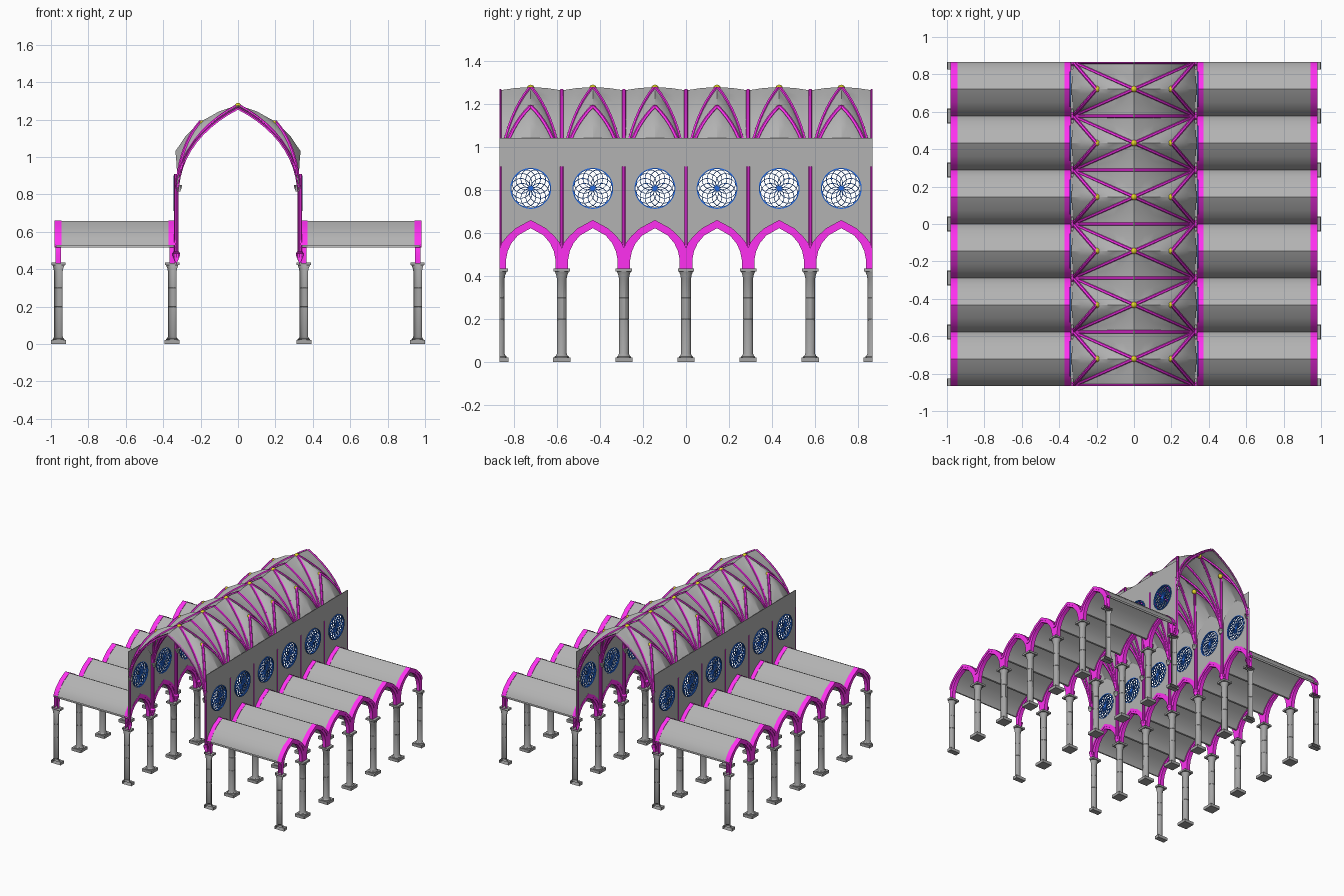
import bpy, bmesh, math
from mathutils import Matrix, Vector

if "Cube" in bpy.data.objects:
    bpy.data.objects.remove(bpy.data.objects["Cube"])

BAYS, H, L = 6, 0.1442, 0.865
CENTRES = [(-BAYS + 1 + 2 * i) * H for i in range(BAYS)]
PIERS = [(-BAYS + 2 * i) * H for i in range(BAYS + 1)]
T = Matrix.Translation


def material(name, c):
    m = bpy.data.materials.new(name)
    m.diffuse_color = (*c, 1)
    m.use_nodes = True
    m.node_tree.nodes["Principled BSDF"].inputs["Base Color"].default_value = m.diffuse_color
    return m


STONE = material("grey_stone", (0.45, 0.45, 0.45))
DARK = material("dark_stone", (0.38, 0.38, 0.38))
MAGENTA = material("magenta_stone", (1.0, 0.03, 0.88))
BLUE = material("blue_tracery", (0.02, 0.15, 0.75))
GOLD = material("gold_boss", (0.75, 0.65, 0.02))


def finish(name, bm, mat, angle=30):
    """Trim at the two end planes and make an object."""
    bmesh.ops.remove_doubles(bm, verts=bm.verts[:], dist=0.0002)
    for s in (-1, 1):
        bmesh.ops.bisect_plane(bm, geom=bm.verts[:] + bm.edges[:] + bm.faces[:],
                               plane_co=(0, s * L, 0), plane_no=(0, s, 0), clear_outer=True)
    bmesh.ops.recalc_face_normals(bm, faces=bm.faces[:])
    me = bpy.data.meshes.new(name)
    bm.to_mesh(me)
    bm.free()
    ob = bpy.data.objects.new(name, me)
    bpy.context.collection.objects.link(ob)
    me.materials.append(mat)
    bpy.ops.object.select_all(action='DESELECT')
    ob.select_set(True)
    bpy.context.view_layer.objects.active = ob
    bpy.ops.object.shade_smooth_by_angle(angle=math.radians(angle))


def curve_mesh(loops, dims='2D', cyclic=True, extrude=0.0, bevel=0.0):
    cu = bpy.data.curves.new("tmp", 'CURVE')
    cu.dimensions = dims
    cu.fill_mode = 'BOTH' if dims == '2D' else 'FULL'
    cu.extrude, cu.bevel_depth, cu.bevel_resolution = extrude, bevel, 1
    for pts in loops:
        sp = cu.splines.new('POLY')
        sp.points.add(len(pts) - 1)
        for p, q in zip(sp.points, pts):
            p.co = (*q, 1) if len(q) == 3 else (*q, 0, 1)
        sp.use_cyclic_u = cyclic
    ob = bpy.data.objects.new("tmp", cu)
    bpy.context.collection.objects.link(ob)
    dg = bpy.context.evaluated_depsgraph_get()
    me = bpy.data.meshes.new_from_object(ob.evaluated_get(dg))
    bpy.data.objects.remove(ob)
    me.materials.clear()
    return me


def plate(loops, half):
    """Flat outline in (y, z), given thickness along x."""
    me = curve_mesh(loops, extrude=half)
    me.transform(Matrix(((0, 0, 1, 0), (1, 0, 0, 0), (0, 1, 0, 0), (0, 0, 0, 1))))
    return me


def stamp(bm, me, mats):
    for m in mats:
        c = me.copy()
        c.transform(m)
        bm.from_mesh(c)
        bpy.data.meshes.remove(c)


def lathe(bm, prof, n, mat, closed=False):
    rings = [[bm.verts.new(mat @ Vector((r * math.cos(a), r * math.sin(a), z))) for r, z in prof]
             for a in (2 * math.pi * (i + 0.5) / n for i in range(n))]
    m = len(prof)
    for i in range(n):
        a, b = rings[i], rings[(i + 1) % n]
        for j in range(m if closed else m - 1):
            k = (j + 1) % m
            bm.faces.new((a[j], b[j], b[k], a[k]))


def full(half_pts):
    return half_pts + [(-y, z) for y, z in half_pts[-2::-1]]


def at(xs, ys):
    return [T((s * x, y, 0)) for x in xs for s in (-1, 1) for y in ys]


# Columns with square plinth and abacus
bm = bmesh.new()
prof = [(.034, .02), (.034, .026), (.028, .03), (.0235, .04)]
for z in (.2, .3):
    prof += [(.0235, z - .001), (.0228, z), (.0235, z + .001)]
prof += [(.0235, .39), (.026, .395), (.026, .402), (.034, .422)]
for m in at((.352, .96), PIERS):
    lathe(bm, prof, 12, m)
    for w, z, h in ((.08, .011, .022), (.076, .428, .014)):
        bmesh.ops.create_cube(bm, size=1, matrix=m @ T((0, 0, z)) @ Matrix.Diagonal((w, w, h, 1)))
finish("columns", bm, DARK)

# Pointed arches: narrow inner order and wide hood
extrados = full([(-H, .53), (-.134, .555), (-.11, .585), (-.07, .622), (0, .66)])
intrados = full([(-.115, .43), (-.115, .475), (-.107, .515), (-.09, .552), (-.06, .588), (0, .622)])
middle = full([(-.128, .52), (-.116, .55), (-.095, .575), (-.06, .605), (0, .64)])
inner = plate([[(-H, .43)] + [(y, z - .004) for y, z in extrados] + [(H, .43)] + intrados[::-1]], .0145)
hood = plate([[(-H, .515)] + extrados + [(H, .515)] + middle[::-1]], .0185)
for name, me in (("arch_inner_order", inner), ("arch_hood", hood)):
    bm = bmesh.new()
    stamp(bm, me, at((.3525, .962), CENTRES))
    finish(name, bm, MAGENTA)

# Aisle barrel vaults
top = [(y, z - .003) for y, z in extrados]
low = [(y * .95, z - .013) for y, z in extrados]
bm = bmesh.new()
stamp(bm, plate([[(-H, .515)] + top + [(H, .515)] + low[::-1]], .3125), at((.6575,), CENTRES))
finish("aisle_vaults", bm, STONE)

# Clerestory walls with round openings
ZR, RR = .807, .093
bottom = [(y + c, z - .002) for c in CENTRES for y, z in extrados[:-1]] + [(BAYS * H, .528)]
loops = [bottom + [(BAYS * H, 1.04), (-BAYS * H, 1.04)]]
for c in CENTRES:
    loops.append([(c + RR * math.cos(i * math.pi / 20), ZR + RR * math.sin(i * math.pi / 20))
                  for i in range(40)])
bm = bmesh.new()
stamp(bm, plate(loops, .002), at((.337,), (0,)))
finish("clerestory_walls", bm, STONE)

# Rose windows of overlapping rings
bm = bmesh.new()


def ring(m, r, w, d, n):
    lathe(bm, [(r - w, -d), (r, -d), (r, d), (r - w, d)], n, m, True)


for m in at((.339,), CENTRES):
    m = m @ T((0, 0, ZR)) @ Matrix.Rotation(math.pi / 2, 4, 'Y')
    ring(m, RR + .002, .005, .006, 40)
    for i in range(12):
        a = i * math.pi / 6
        ring(m @ T((.046 * math.cos(a), .046 * math.sin(a), 0)), .0475, .003, .004, 24)
finish("rose_windows", bm, BLUE)

# Wall shafts with pointed corbels, and small inner capitals
bm = bmesh.new()
for m in at((.33,), PIERS):
    lathe(bm, [(0, .425), (.022, .475), (.022, .485), (.0125, .495), (.0125, .908), (0, .908)], 10, m)
finish("wall_shafts", bm, MAGENTA)
bm = bmesh.new()
for m in at((.317,), PIERS):
    lathe(bm, [(0, .815), (.008, .815), (.018, .838), (.018, .85), (0, .85)], 10, m)
finish("shaft_capitals", bm, DARK)

# Nave vault: fan of curves from each springing point
S = Vector((.325, -H, .84))


def rib(e, n=10):
    d = Vector(e) - S
    c = S + Vector((d.x * .1, d.y * .1, d.z * .64))
    return [S * (1 - t) ** 2 + c * 2 * t * (1 - t) + Vector(e) * t * t for t in (i / n for i in range(n + 1))]


quarters = [T((0, y, 0)) @ Matrix.Diagonal((sx, sy, 1, 1))
            for y in CENTRES for sx in (-1, 1) for sy in (-1, 1)]
ends = [(0, -H, 1.262), (0, -H * .5, 1.273), (0, 0, 1.277), (.1, 0, 1.244),
        (.2, 0, 1.188), (.28, 0, 1.112), (.335, 0, 1.03)]
fans = [rib(e) for e in ends]
q = bmesh.new()
for a, b in zip(fans, fans[1:]):
    for i in range(10):
        pts = [a[i], a[i + 1], b[i + 1]] + ([b[i]] if i else [])
        q.faces.new([q.verts.new(p) for p in pts])
quarter = bpy.data.meshes.new("tmp_quarter")
q.to_mesh(quarter)
q.free()
bm = bmesh.new()
stamp(bm, quarter, quarters)
bpy.data.meshes.remove(quarter)
finish("nave_vault", bm, STONE)

# Vault ribs: transverse, diagonal and intermediate
bm = bmesh.new()
stamp(bm, curve_mesh([fans[0], fans[2], fans[4]], '3D', False, bevel=.0095), quarters)
finish("vault_ribs", bm, MAGENTA, 50)

# Bosses at the rib crossings
bm = bmesh.new()
for y in CENTRES:
    for x, z in ((0, 1.271), (.195, 1.178), (-.195, 1.178)):
        bmesh.ops.create_uvsphere(bm, u_segments=12, v_segments=8, radius=.0175, matrix=T((x, y, z)))
finish("vault_bosses", bm, GOLD)
